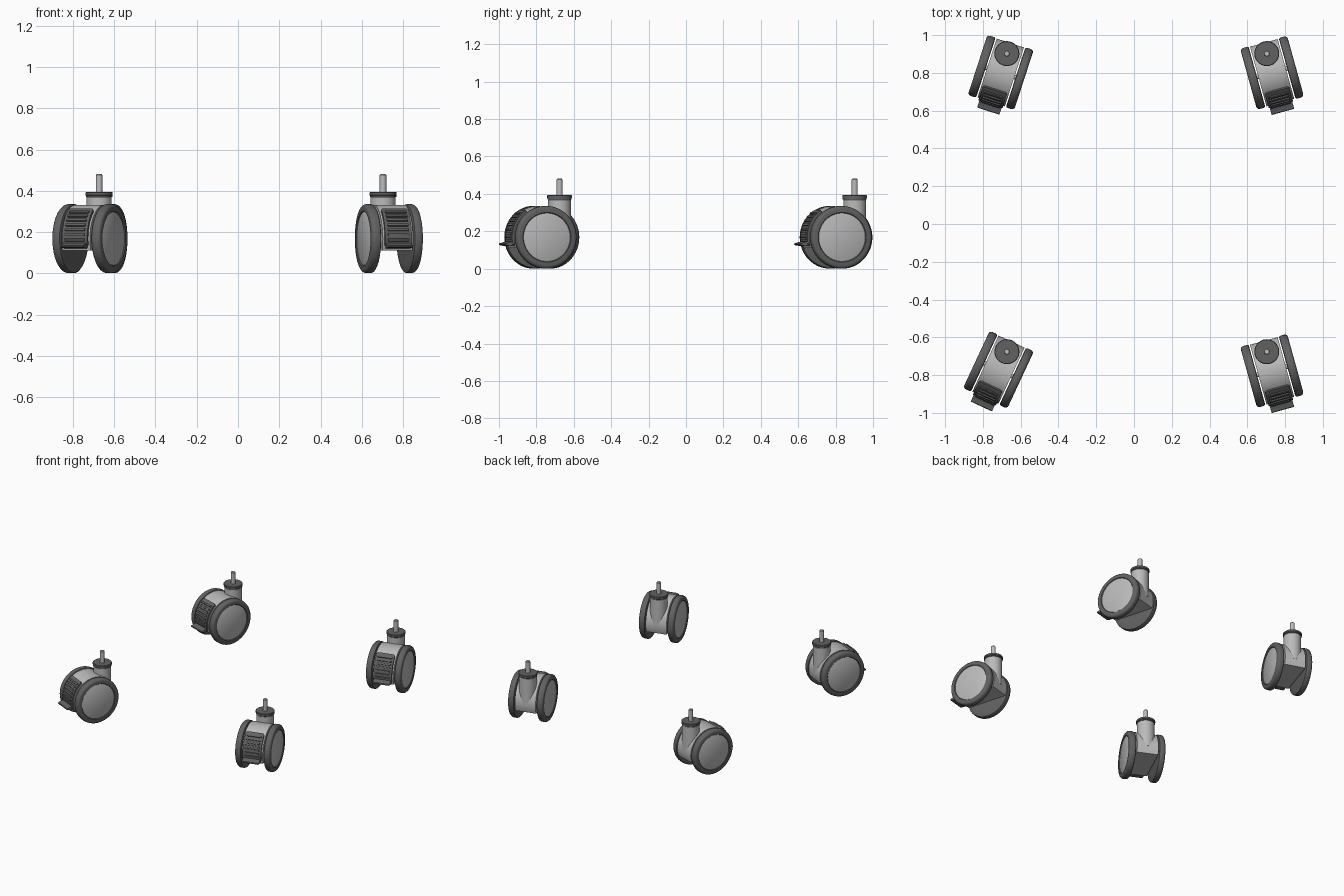
import bpy, bmesh, math
from mathutils import Matrix

if "Cube" in bpy.data.objects:
    bpy.data.objects.remove(bpy.data.objects["Cube"])

AXLE_Y, AXLE_Z = -0.105, 0.168      # wheel axis relative to the swivel stem


def material(name, v):
    m = bpy.data.materials.new(name)
    m.diffuse_color = (v, v, v, 1)
    m.use_nodes = True
    m.node_tree.nodes["Principled BSDF"].inputs["Base Color"].default_value = m.diffuse_color
    return m


DARK = material("dark_rubber", 0.12)
LIGHT = material("light_grey", 0.5)


def finish(bm, name, mat):
    bmesh.ops.recalc_face_normals(bm, faces=bm.faces)
    me = bpy.data.meshes.new(name)
    bm.to_mesh(me)
    bm.free()
    for p in me.polygons:
        p.use_smooth = True
    me.set_sharp_from_angle(angle=math.radians(32))
    me.materials.append(mat)
    return me


def lathe(name, profile, mat, axis="Z", n=64, at=(0, 0, 0), flip=False):
    """Revolve (radius, height) points; radius 0 ends are closed with caps."""
    bm = bmesh.new()
    rings = [[bm.verts.new((r * math.cos(2 * math.pi * i / n),
                            r * math.sin(2 * math.pi * i / n), h)) for i in range(n)]
             for r, h in profile]
    for a, b in zip(rings, rings[1:]):
        for i in range(n):
            j = (i + 1) % n
            bm.faces.new((a[i], a[j], b[j], b[i]))
    bm.faces.new(rings[0])
    bm.faces.new(rings[-1])
    m = Matrix.Identity(4)
    if axis == "X":
        m = Matrix.Rotation(math.radians(-90 if flip else 90), 4, "Y")
    bm.transform(Matrix.Translation(at) @ m)
    return finish(bm, name, mat)


def prism(name, pts, half, mat, bevel=0.0, corners=()):
    """Extrude a (y, z) outline across x; optionally round the given corner pairs."""
    bm = bmesh.new()
    sides = [[bm.verts.new((x, y, z)) for y, z in pts] for x in (-half, half)]
    k = len(pts)
    for i in range(k):
        j = (i + 1) % k
        bm.faces.new((sides[0][i], sides[0][j], sides[1][j], sides[1][i]))
    for s in sides:
        bm.faces.new(s)
    if corners:
        edges = [bm.edges.get((s[a], s[b])) for s in sides for a, b in corners]
        bmesh.ops.bevel(bm, geom=edges, offset=bevel, segments=4, profile=0.5, affect="EDGES")
    elif bevel:
        rim = [e for e in bm.edges if abs(e.verts[0].co.x - e.verts[1].co.x) < 1e-6]
        bmesh.ops.bevel(bm, geom=rim, offset=bevel, segments=2, profile=0.5, affect="EDGES")
    return finish(bm, name, mat)


def arc(r, a0, a1, steps):
    """Points round the axle; 0 degrees faces forward, 90 is up."""
    out = []
    for i in range(steps + 1):
        a = math.radians(a0 + (a1 - a0) * i / steps)
        out.append((AXLE_Y - r * math.cos(a), AXLE_Z + r * math.sin(a)))
    return out


parts = []

# wheels: rounded tyre with a slightly recessed light hub disc
tyre = [(0.125, 0.083), (0.160, 0.083), (0.165, 0.086), (0.1675, 0.092), (0.1675, 0.112),
        (0.165, 0.121), (0.159, 0.127), (0.152, 0.129), (0.133, 0.129), (0.129, 0.124)]
disc = [(0.129, 0.110), (0.129, 0.1245), (0.126, 0.126)]
for side, flip in (("right", False), ("left", True)):
    at = (0, AXLE_Y, AXLE_Z)
    parts.append(lathe(side + "_tyre", tyre, DARK, "X", at=at, flip=flip))
    parts.append(lathe(side + "_hub_disc", disc, LIGHT, "X", at=at, flip=flip))

# axle, body, swivel neck, collar and threaded stem
parts.append(lathe("axle", [(0.012, -0.1), (0.012, 0.1)], LIGHT, "X", 24, (0, AXLE_Y, AXLE_Z)))
parts.append(prism("body", arc(0.164, -20.5, 200.5, 56), 0.076, LIGHT))
parts.append(lathe("neck", [(0.061, 0.165), (0.061, 0.368), (0.058, 0.371)], LIGHT, n=48))
parts.append(lathe("collar", [(0.058, 0.368), (0.064, 0.371), (0.064, 0.377), (0.066, 0.379),
                              (0.066, 0.391), (0.063, 0.394)], DARK, n=48))
parts.append(lathe("stem", [(0.016, 0.38), (0.016, 0.476), (0.012, 0.481)], LIGHT, n=24))

# brake pedal: curved pad with rounded corners, ridges and a toe lip
outer, inner = arc(0.177, -14, 56, 14), arc(0.155, 56, -14, 14)
n = len(outer)
parts.append(prism("brake_pad", outer + inner, 0.067, DARK, 0.014,
                   [(0, 2 * n - 1), (n - 1, n)]))
for i in range(7):
    a = -2 + i * 8
    ridge = arc(0.170, a - 2.6, a + 2.6, 2) + arc(0.184, a + 1.8, a - 1.8, 2)
    parts.append(prism("brake_ridge", ridge, 0.053, DARK, 0.002))
lip = [(-0.265, 0.121), (-0.295, 0.122), (-0.318, 0.126), (-0.320, 0.131),
       (-0.317, 0.136), (-0.295, 0.139), (-0.284, 0.146), (-0.265, 0.150)]
parts.append(prism("brake_lip", lip, 0.062, DARK, 0.003))

# four casters, each swivelled about its stem
casters = {"front_right": (0.703, -0.676, 15.5), "front_left": (-0.673, -0.676, -25),
           "back_right": (0.703, 0.902, 15.5), "back_left": (-0.673, 0.902, -18)}
for where, (x, y, deg) in casters.items():
    for me in parts:
        ob = bpy.data.objects.new(where + "_" + me.name.split(".")[0], me)
        ob.location = (x, y, 0)
        ob.rotation_euler.z = math.radians(deg)
        bpy.context.collection.objects.link(ob)
